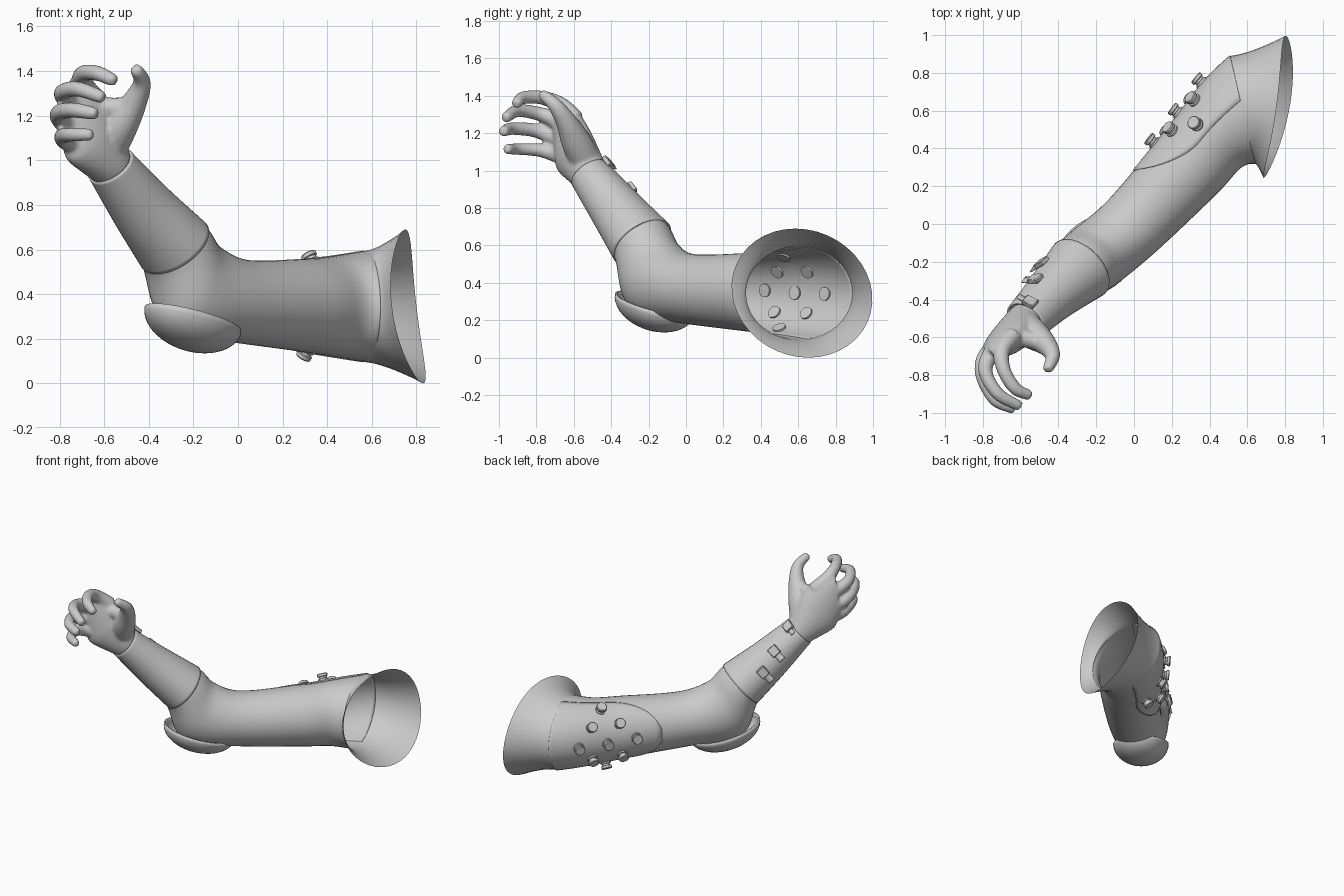
import bpy, bmesh, math
from mathutils import Vector as V, Matrix
from mathutils.bvhtree import BVHTree

if "Cube" in bpy.data.objects:
    bpy.data.objects.remove(bpy.data.objects["Cube"])

grey = bpy.data.materials.new("light_grey")
grey.diffuse_color = (0.6, 0.6, 0.6, 1)
grey.use_nodes = True
grey.node_tree.nodes["Principled BSDF"].inputs["Base Color"].default_value = grey.diffuse_color


def make(name, verts, faces, angle=40):
    me = bpy.data.meshes.new(name)
    me.from_pydata([tuple(v) for v in verts], [], faces)
    bm = bmesh.new()
    bm.from_mesh(me)
    bmesh.ops.recalc_face_normals(bm, faces=bm.faces)
    bm.to_mesh(me)
    bm.free()
    me.materials.append(grey)
    ob = bpy.data.objects.new(name, me)
    bpy.context.collection.objects.link(ob)
    smooth(ob, angle)
    return ob


def smooth(ob, angle=40):
    bpy.ops.object.select_all(action='DESELECT')
    ob.select_set(True)
    bpy.context.view_layer.objects.active = ob
    bpy.ops.object.shade_smooth_by_angle(angle=math.radians(angle))


def solid(ob, t, offset):
    m = ob.modifiers.new("thickness", 'SOLIDIFY')
    m.thickness, m.offset = t, offset


# A ring is (centre, direction, half width, half height); hint gives the width axis
def ring_at(rings, t, hint):
    flat = [list(c) + list(d) + [w, h] for c, d, w, h in rings]
    last = len(flat) - 1
    i = min(int(t), last - 1)
    u = t - i
    p0, p1, p2, p3 = (flat[min(max(k, 0), last)] for k in (i - 1, i, i + 1, i + 2))
    q = [0.5 * (2 * b + (c - a) * u + (2 * a - 5 * b + 4 * c - e) * u * u
                + (3 * b - a - 3 * c + e) * u ** 3) for a, b, c, e in zip(p0, p1, p2, p3)]
    d = V(q[3:6]).normalized()
    h = V(hint)
    h = (h - d * h.dot(d)).normalized()
    return V(q[:3]), h * q[6], d.cross(h) * q[7], d


def point(rings, t, phi, hint, lift=0.0):
    c, a, b, _ = ring_at(rings, t, hint)
    r = a * math.cos(phi) + b * math.sin(phi)
    return c + r + r.normalized() * lift


def grid_faces(rows, n, closed):
    return [(j * n + i, j * n + (i + 1) % n, (j + 1) * n + (i + 1) % n, (j + 1) * n + i)
            for j in range(rows - 1) for i in range(n if closed else n - 1)]


def loft(rings, hint, n=40, sub=8, cap=False):
    rows = (len(rings) - 1) * sub + 1
    verts = [point(rings, j / sub, 2 * math.pi * i / n, hint) for j in range(rows) for i in range(n)]
    faces = grid_faces(rows, n, True)
    if cap:
        faces += [tuple(range(n))[::-1], tuple(range((rows - 1) * n, rows * n))]
    return verts, faces


SIDE = (0.7, -0.7, 0)
arm_rings = [((.575, .605, .345), (-.975, -.22, 0), .292, .25),
             ((.43, .475, .345), (-.75, -.65, 0), .225, .225),
             ((.29, .31, .35), (-.7, -.7, 0), .212, .208),
             ((0, 0, .37), (-.7, -.7, .12), .187, .188),
             ((-.20, -.17, .435), (-.6, -.6, .5), .185, .22),
             ((-.29, -.24, .62), (-.52, -.52, .67), .172, .165),
             ((-.43, -.37, .80), (-.52, -.52, .67), .125, .125),
             ((-.55, -.49, .95), (-.52, -.52, .67), .09, .09)]
arm_v, arm_f = loft(arm_rings, SIDE)
arm = make("arm_sleeve", arm_v, arm_f)

# Flared shoulder opening
n, rows = 40, 9
verts = []
for j in range(rows):
    s = j / (rows - 1)
    k = s ** 1.4
    for i in range(n):
        a = 2 * math.pi * i / n
        ca, sa = math.cos(a), math.sin(a)
        p = point(arm_rings, 0, a, SIDE)
        rim = V((.7675 - .055 * ca - .04 * sa - .0225 * math.cos(2 * a),
                 .62 - .375 * ca - .035 * sa, .345 + .345 * sa))
        verts.append((p.x + (rim.x - p.x) * s, p.y + (rim.y - p.y) * k, p.z + (rim.z - p.z) * k))
make("shoulder_flare", verts, grid_faces(rows, n, True))

# Thin plate on the outer upper arm
rows, n = 29, 25
verts = []
for j in range(rows):
    s = -1 + 2 * j / (rows - 1)
    half = 1.4 * max(0.03, 1 - max(s, 0) ** 3) ** .5
    for i in range(n):
        verts.append(point(arm_rings, 1.27 + 1.26 * s, math.pi + half * (2 * i / (n - 1) - 1), SIDE, .002))
solid(make("stud_plate", verts, grid_faces(rows, n, False)), .005, 0)

# Nine studs standing on the plate
tree = BVHTree.FromPolygons(arm_v, arm_f)
profile = [(0, -.012), (.036, -.012), (.036, .012), (.028, .015), (.028, .026),
           (.036, .029), (.036, .044), (.032, .049), (0, .049)]
for y, z in [(.525, .54), (.49, .46), (.65, .46), (.425, .36), (.585, .345),
             (.745, .34), (.475, .24), (.645, .235), (.50, .155)]:
    loc, nor, _, _ = tree.ray_cast(V((-2, y, z)), V((1, 0, 0)))
    if loc is None:
        continue
    if nor.x > 0:
        nor = -nor
    rot = nor.to_track_quat('Z', 'Y')
    m = 16
    verts = [loc + rot @ V((r * math.cos(2 * math.pi * i / m), r * math.sin(2 * math.pi * i / m), h))
             for r, h in profile[1:-1] for i in range(m)]
    k = len(profile) - 2
    faces = grid_faces(k, m, True) + [tuple(range(m))[::-1], tuple(range((k - 1) * m, k * m))]
    make("stud", verts, faces, 30)

# Forearm bracer
bracer = [((-.285, -.235, .615), (-.52, -.52, .67), .188, .17),
          ((-.435, -.375, .795), (-.52, -.52, .67), .146, .14),
          ((-.575, -.515, .98), (-.52, -.52, .67), .118, .108)]
solid(make("bracer", *loft(bracer, SIDE, 40, 10)), .01, -1)

# Three straps with buckles on the back of the bracer
for t, deg in ((.73, 168), (1.24, 147), (1.86, 115)):
    phi = math.radians(deg)
    rows, n = 3, 13
    verts = [point(bracer, t + (j - 1) * .075, phi - .15 + .7 * i / (n - 1), SIDE,
                   .004 + .02 * (i / (n - 1)) ** 4) for j in range(rows) for i in range(n)]
    solid(make("strap", verts, grid_faces(rows, n, False)), .008, 0)
    c, a, b, d = ring_at(bracer, t, SIDE)
    p = point(bracer, t, phi, SIDE, .008)
    out = (p - c).normalized()
    M = Matrix((d, out.cross(d), out)).transposed()
    verts = [p + M @ V((x * .032, y * .034, z * .013)) for x in (-1, 1) for y in (-1, 1) for z in (-1, 1)]
    ob = make("buckle", verts, [(0, 1, 3, 2), (4, 6, 7, 5), (0, 4, 5, 1), (2, 3, 7, 6), (0, 2, 6, 4), (1, 5, 7, 3)], 30)
    m = ob.modifiers.new("bevel", 'BEVEL')
    m.width = .004

# Elbow pad: half ellipsoid hugging the elbow
length = V((-.41, -.38, .16)).normalized()
across = V((.7, -.7, 0))
across = (across - length * across.dot(length)).normalized()
down = length.cross(across)
if down.z > 0:
    down = -down
rows, n = 10, 36
mid = V((-.20, -.165, .29))
verts = []
for j in range(rows):
    e = math.pi / 2 * j / rows
    for i in range(n):
        a = 2 * math.pi * i / n
        verts.append(mid + length * (.25 * math.cos(e) * math.cos(a))
                     + across * (.19 * math.cos(e) * math.sin(a)) + down * (.145 * math.sin(e)))
verts.append(mid + down * .145)
faces = grid_faces(rows, n, True)
faces += [((rows - 1) * n + i, (rows - 1) * n + (i + 1) % n, rows * n) for i in range(n)]
solid(make("elbow_pad", verts, faces), .01, -1)

# Hand: palm, four fingers and thumb merged into one skin
hv, hf = [], []


def add(verts, faces):
    o = len(hv)
    hv.extend(verts)
    hf.extend([tuple(i + o for i in f) for f in faces])


def finger(pts, radii):
    pts = [V(p) for p in pts]
    tip = pts[-1] + (pts[-1] - pts[-2]).normalized() * radii[-1] * .6
    pts.append(tip)
    rr = list(radii) + [radii[-1] * .55]
    rings = []
    for i, p in enumerate(pts):
        d = pts[min(i + 1, len(pts) - 1)] - pts[max(i - 1, 0)]
        rings.append((p, d.normalized(), rr[i], rr[i]))
    add(*loft(rings, (.2, .1, 1), 14, 5, True))


palm = [((-.535, -.475, .93), (-.52, -.52, .67), .09, .09),
        ((-.585, -.525, .995), (-.5, -.5, .67), .112, .10),
        ((-.66, -.60, 1.11), (-.55, -.5, .6), .162, .09),
        ((-.725, -.65, 1.20), (-.65, -.6, .3), .165, .066),
        ((-.77, -.685, 1.225), (-.65, -.65, .1), .145, .04)]
add(*loft(palm, (.35, .2, .9), 28, 6, True))
R = (.052, .045, .038, .035, .029)
finger([(-.64, -.59, 1.27), (-.70, -.67, 1.35), (-.69, -.77, 1.39), (-.63, -.87, 1.39), (-.56, -.905, 1.36)], R)
finger([(-.68, -.61, 1.20), (-.765, -.70, 1.27), (-.785, -.79, 1.305), (-.72, -.90, 1.32), (-.615, -.96, 1.285)], R)
finger([(-.70, -.62, 1.14), (-.79, -.71, 1.18), (-.80, -.81, 1.215), (-.735, -.93, 1.225), (-.645, -.975, 1.21)], R)
finger([(-.68, -.61, 1.06), (-.77, -.70, 1.09), (-.785, -.79, 1.11), (-.745, -.90, 1.115), (-.665, -.955, 1.115)],
       (.055, .045, .036, .032, .027))
finger([(-.58, -.54, 1.06), (-.525, -.59, 1.16), (-.465, -.64, 1.26), (-.43, -.70, 1.35), (-.455, -.765, 1.405)],
       (.085, .08, .058, .04, .029))
# Web between thumb and index finger
finger([(-.67, -.62, 1.24), (-.59, -.605, 1.235), (-.51, -.625, 1.235)], (.055, .048, .045))
hand = make("hand", hv, hf)
m = hand.modifiers.new("merge", 'REMESH')
m.mode = 'VOXEL'
m.voxel_size = .01
m.use_smooth_shade = True
m = hand.modifiers.new("soften", 'SMOOTH')
m.factor, m.iterations = .5, 6
